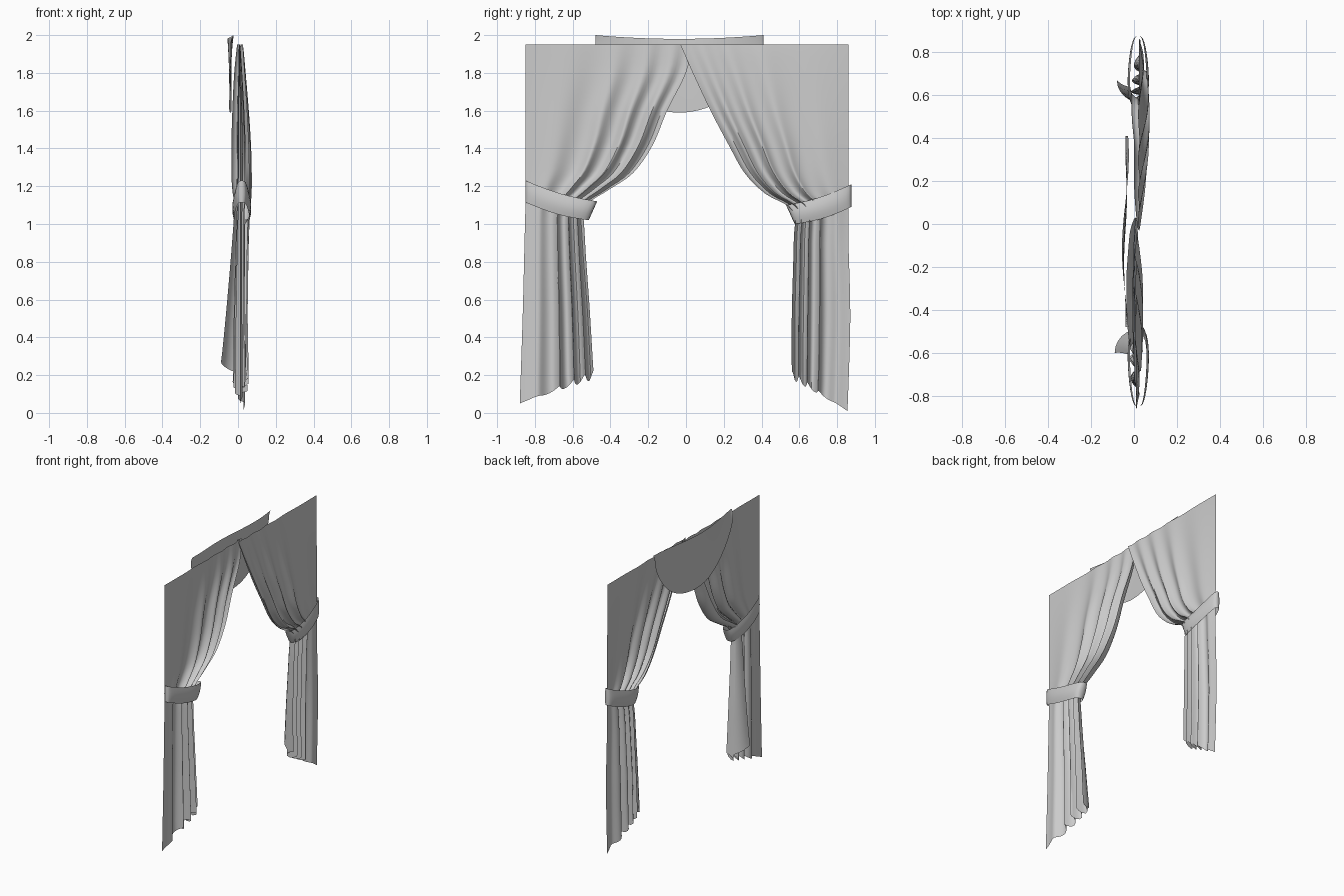
import bpy, math
from math import sin, cos, pi

if "Cube" in bpy.data.objects:
    bpy.data.objects.remove(bpy.data.objects["Cube"])


def catmull(keys, t):
    # smooth interpolation through a list of key rows
    n = len(keys) - 1
    i = min(int(t), n - 1)
    f = t - i
    a, b, c, d = keys[max(i - 1, 0)], keys[i], keys[i + 1], keys[min(i + 2, n)]
    return [0.5 * (2 * q + (r - p) * f + (2 * p - 5 * q + 4 * r - s) * f * f
                   + (3 * q - p - 3 * r + s) * f ** 3)
            for p, q, r, s in zip(a, b, c, d)]


def sheet(name, rows, closed=False, angle=50):
    # grid surface from rows of points
    nr, nc = len(rows), len(rows[0])
    verts = [p for r in rows for p in r]
    last = nc if closed else nc - 1
    faces = [(i * nc + j, i * nc + (j + 1) % nc,
              (i + 1) * nc + (j + 1) % nc, (i + 1) * nc + j)
             for i in range(nr - 1) for j in range(last)]
    me = bpy.data.meshes.new(name)
    me.from_pydata(verts, [], faces)
    ob = bpy.data.objects.new(name, me)
    bpy.context.collection.objects.link(ob)
    bpy.context.view_layer.objects.active = ob
    ob.select_set(True)
    bpy.ops.object.shade_smooth_by_angle(angle=math.radians(angle))
    ob.select_set(False)
    return ob


def curtain(name, keys, bulge, base, phase):
    # key row: outer z, outer y, inner z, inner y, fold depth, flap width, flap x
    n = len(keys) - 1
    sub, cols, flap = 4, 56, 6
    rows = []
    for r in range(n * sub + 1):
        t = r / sub
        zo, yo, zi, yi, amp, fw, fx = catmull(keys, t)
        low = max(0, (t - 6) / (n - 6))          # 0 at the tie, 1 at the hem
        env = sin(pi * min(t / 8, 1)) if t < 8 else 0
        side = 1 if yi > yo else -1
        row = []
        for j in range(cols + 1):
            s = j / cols
            a = 2 * pi * 4 * s * s + phase
            fold = amp * sin(a) * min(1, 0.25 + s)
            x = base + bulge * env * sin(pi * s * 0.75) + fold
            ss = s + 0.035 * min(t / 6, 1) * cos(a) * s * (1 - s) * 3
            z = zo + (zi - zo) * s + 0.025 * low ** 6 * sin(a + 1) * s
            row.append((x, yo + (yi - yo) * ss, z))
        # inner edge turned behind the front cloth
        x1 = row[-1][0]
        for j in range(1, flap + 1):
            f = j / flap
            row.append((x1 + (fx - x1) * sin(f * pi / 2),
                        yi - side * fw * (1 - cos(f * pi / 2)),
                        zi + 0.07 * low ** 4 * f))
        rows.append(row)
    return sheet(name, rows)


left_keys = [
    (1.95, -.85, 1.95, .03, .004, .03, -.005),
    (1.80, -.85, 1.80, .00, .010, .05, -.020),
    (1.60, -.85, 1.60, -.10, .018, .06, -.030),
    (1.45, -.85, 1.42, -.175, .022, .07, -.035),
    (1.30, -.85, 1.27, -.28, .024, .07, -.035),
    (1.20, -.85, 1.18, -.41, .024, .07, -.030),
    (1.10, -.85, 1.09, -.53, .022, .06, -.020),
    (.90, -.855, .92, -.535, .024, .07, -.030),
    (.50, -.865, .55, -.51, .030, .09, -.060),
    (.05, -.88, .20, -.49, .036, .11, -.090)]
right_keys = [
    (1.95, .86, 1.95, -.03, .004, .03, .015),
    (1.80, .86, 1.78, .045, .008, .05, .005),
    (1.60, .86, 1.59, .135, .014, .06, .000),
    (1.45, .86, 1.42, .225, .018, .07, .000),
    (1.30, .86, 1.27, .31, .020, .07, .000),
    (1.19, .86, 1.16, .42, .022, .07, -.010),
    (1.09, .86, 1.07, .565, .022, .06, -.015),
    (.90, .86, .90, .57, .024, .07, -.030),
    (.50, .87, .52, .56, .030, .09, -.055),
    (.01, .855, .20, .56, .036, .11, -.080)]
curtain("left_curtain", left_keys, .012, .008, 0.4)
curtain("right_curtain", right_keys, .032, .022, 0.9)


def tie_band(name, top_out, bot_out, top_in, bot_in):
    # flattened closed loop around the gathered cloth
    rows = []
    for i in range(7):
        v = i / 6
        puff = 0.012 * sin(pi * v)
        ring = []
        for k in range(32):
            a = 2 * pi * k / 32
            u = (1 - cos(a)) / 2
            o = [p + (q - p) * v for p, q in zip(top_out, bot_out)]
            n = [p + (q - p) * v for p, q in zip(top_in, bot_in)]
            w = sin(a)
            depth = (0.046 + puff) * (abs(w) ** 0.6) * (0.65 + 0.35 * u)
            ring.append((0.02 + math.copysign(depth, w),
                         o[0] + (n[0] - o[0]) * u,
                         o[1] + (n[1] - o[1]) * u - 0.015 * sin(pi * u)))
        rows.append(ring)
    return sheet(name, rows, closed=True)


tie_band("left_tie_band", (-.85, 1.23), (-.85, 1.115), (-.47, 1.12), (-.515, 1.02))
tie_band("right_tie_band", (.875, 1.21), (.875, 1.09), (.53, 1.10), (.575, 1.00))

# rounded swag hanging behind the top centre
rows = []
for i in range(11):
    v = i / 10
    row = []
    for j in range(41):
        q = -cos(pi * j / 40)
        y = -.035 + .445 * q
        top = 1.98 + .02 * q * q
        bottom = 1.95 - .36 * max(0, 1 - abs(q) ** 2.0) ** 0.65
        x = -.04 - .016 * (1 - v) ** 2 * cos(3.2 * q + .6) + .008 * v * sin(4 * q) * (1 - q * q)
        row.append((x, y, top + (bottom - top) * v))
    rows.append(row)
sheet("centre_swag", rows)
